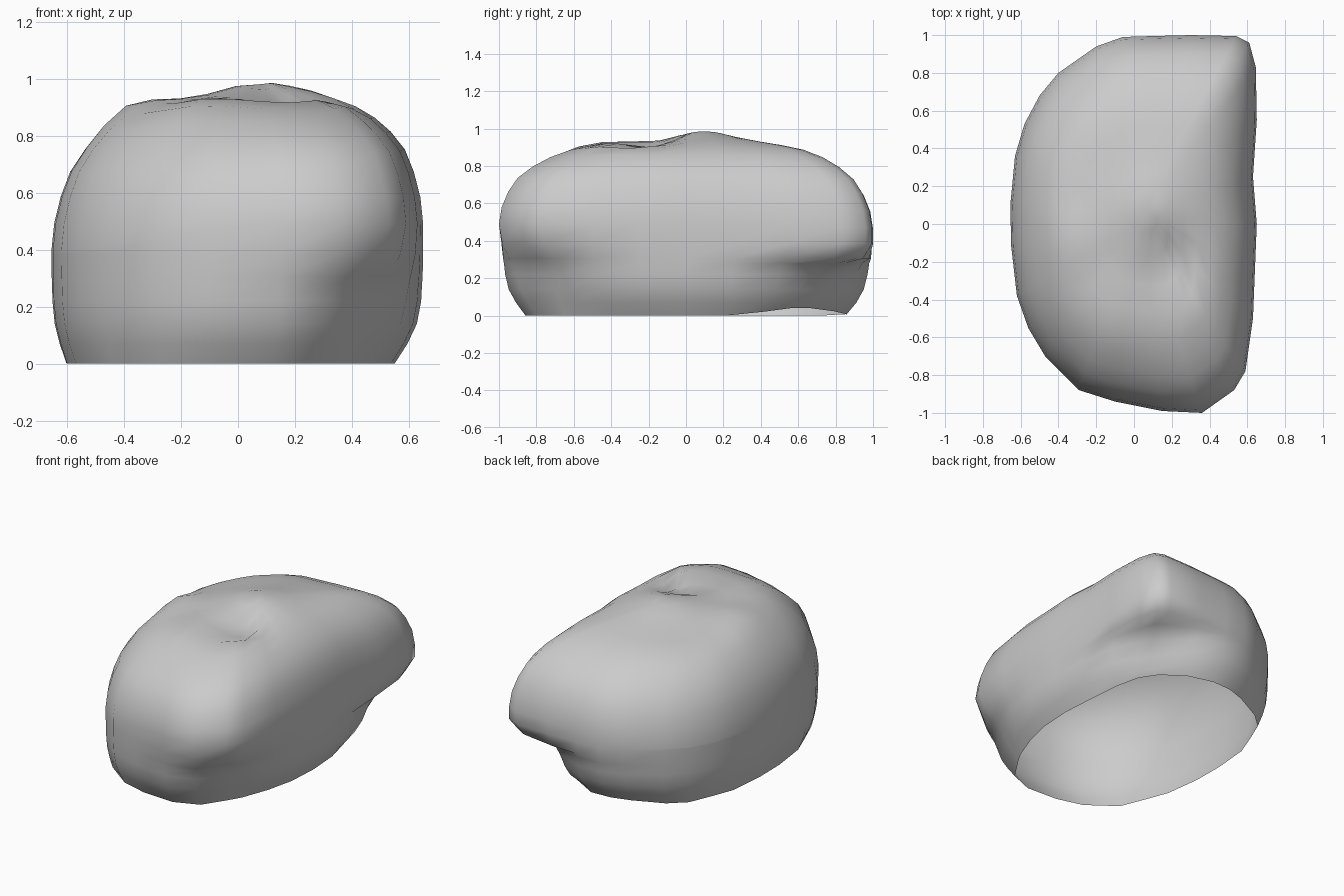
import bpy, bmesh
from math import atan2, hypot, cos, sin, exp
from mathutils import Vector

if "Cube" in bpy.data.objects:
    bpy.data.objects.remove(bpy.data.objects["Cube"])

# Widest outline of the rock and the smaller outline of its open base (seen from above)
WIDEST = [(.65, 0), (.63, .25), (.65, .55), (.645, .83), (.61, .96), (.54, .995), (.3, 1), (.1, .995),
          (-.06, .99), (-.2, .94), (-.4, .8), (-.5, .68), (-.58, .53), (-.63, .36), (-.655, .1),
          (-.65, -.12), (-.62, -.38), (-.56, -.55), (-.47, -.7), (-.29, -.88), (-.1, -.94),
          (.15, -.99), (.36, -1), (.53, -.88), (.59, -.78), (.63, -.5), (.64, -.25)]
BASE = [(.55, 0), (.53, .3), (.46, .52), (.3, .76), (.1, .86), (-.1, .85), (-.44, .68), (-.58, .35),
        (-.61, 0), (-.58, -.32), (-.45, -.66), (-.22, -.83), (.1, -.87), (.3, -.79), (.47, -.5), (.54, -.2)]

# height, blend from base to widest on plain sides, at the back undercut, at the front undercut
LOWER = [(0, 0, 0, 0), (.07, .45, .08, .08), (.14, .78, .18, .18), (.22, .93, .33, .3),
         (.28, .96, .55, .45), (.305, .98, .85, .55), (.385, 1, 1, .85)]
# height, scale of the widest outline
UPPER = [(.49, 1), (.58, .985), (.66, .95), (.73, .9), (.79, .82), (.84, .73),
         (.88, .62), (.905, .49), (.92, .36), (.925, .22), (.93, .1)]
# lumps and hollows on top: x, y, height, radius
LUMPS = [(.08, .1, .055, .22), (-.36, -.1, .04, .12), (.2, -.22, -.065, .14),
         (-.1, -.5, .03, .22), (-.2, .3, -.02, .2), (.32, -.4, .02, .12)]


def base_radius(a):
    """Distance from the centre to the base outline in direction a."""
    d = Vector((cos(a), sin(a)))
    for i, p in enumerate(BASE):
        p, q = Vector(p), Vector(BASE[(i + 1) % len(BASE)])
        if d.cross(p) <= 1e-7 and d.cross(q) > 0 and d.dot(p + q) > 0:
            return p.cross(q) / d.cross(q - p)
    return .6


def lumps(x, y):
    return sum(h * exp(-((x - cx) ** 2 + (y - cy) ** 2) / (r * r)) for cx, cy, h, r in LUMPS)


bm = bmesh.new()
rings = []

# Undercut lower walls
for z, plain, back, front in LOWER:
    ring = []
    for x, y in WIDEST:
        a, r = atan2(y, x), hypot(x, y)
        b = base_radius(a)
        w = min(1, max(0, (r - b - .1) / .2))
        f = plain + ((back if y > 0 else front) - plain) * w
        k = (b + (r - b) * f) / r
        lift = .04 * w if z == 0 and y > 0 else 0
        ring.append(bm.verts.new((x * k, y * k, z + lift)))
    rings.append(ring)

# Rounded shoulders, sloping left side and uneven top
for z, s in UPPER:
    ring = []
    for x, y in WIDEST:
        a = atan2(y, x)
        px = x * s + .07 * (1 - s) ** 2
        py = y * s + .08 * (1 - s) ** 2
        left = min(1, max(0, -cos(a)) * 1.6)
        drop = (.095 * left + .03 * max(0, sin(a)) ** 3) * s ** 5
        right = .03 * max(0, cos(a)) * min(1, (1 - s) * 8) * s
        inner = min(1, (1 - s) * 3.5)
        ring.append(bm.verts.new((px, py, z - drop + right + lumps(px, py) * inner)))
    rings.append(ring)

n = len(WIDEST)
for lo, hi in zip(rings, rings[1:]):
    for i in range(n):
        j = (i + 1) % n
        bm.faces.new((lo[i], lo[j], hi[j], hi[i]))
peak = bm.verts.new((.07, .08, .98))
for i in range(n):
    bm.faces.new((rings[-1][i], rings[-1][(i + 1) % n], peak))

for f in bm.faces:
    f.smooth = True
mesh = bpy.data.meshes.new("rock")
bm.to_mesh(mesh)
bm.free()
rock = bpy.data.objects.new("rock", mesh)
bpy.context.collection.objects.link(rock)
